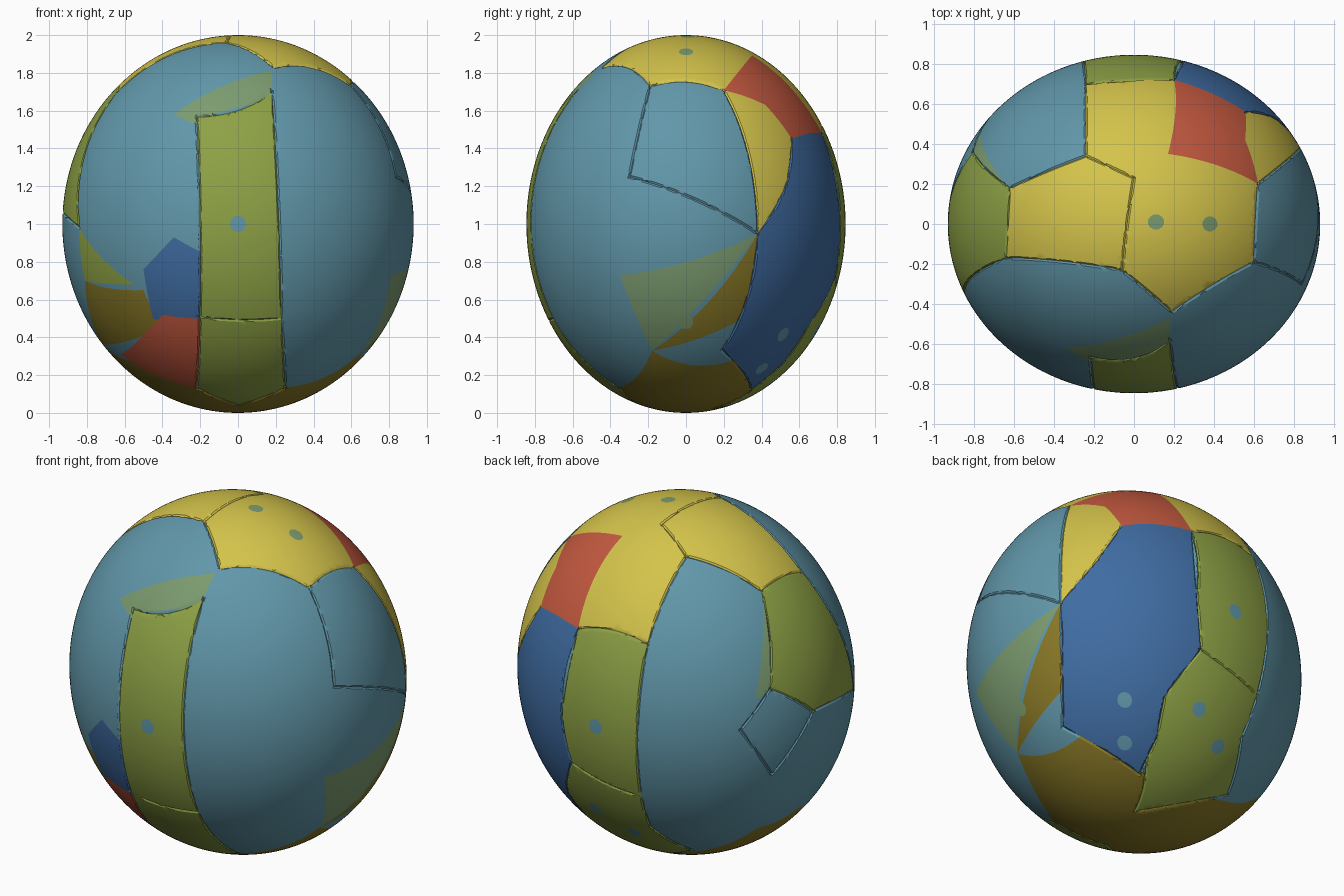
import bpy
import bmesh
import math
from mathutils import Vector

cube = bpy.data.objects.get("Cube")
if cube:
    bpy.data.objects.remove(cube, do_unlink=True)

RADII = Vector((0.93, 0.845, 1))
COLOURS = {
    "teal": (0.12, 0.31, 0.4),
    "yellow": (0.66, 0.55, 0.07),
    "green": (0.27, 0.36, 0.06),
    "red": (0.55, 0.1, 0.05),
    "blue": (0.05, 0.15, 0.36),
    "olive": (0.25, 0.19, 0.02),
    "sage": (0.2, 0.33, 0.16),
}
NAMES = list(COLOURS)


def drawing_plane(azimuth, elevation, base=0):
    """Return a function that projects a flat point onto the ball, in unit sphere space."""
    a, e = math.radians(azimuth), math.radians(elevation)
    right = Vector((-math.sin(a), math.cos(a), 0))
    up = Vector((-math.cos(a) * math.sin(e), -math.sin(a) * math.sin(e), math.cos(e)))
    toward = right.cross(up)

    def squash(p):
        return Vector(c / r for c, r in zip(p, RADII))

    def project(u, v):
        start, ray = squash(right * u + up * (v - base)), squash(toward)
        along, size = start.dot(ray), ray.dot(ray)
        root = math.sqrt(max(0, along ** 2 - size * (start.dot(start) - 1)))
        return (start + ray * ((root - along) / size)).normalized()
    return project


front = drawing_plane(-90, 0, base=1)
side = drawing_plane(0, 0, base=1)
top = drawing_plane(-90, 90)
bottom = drawing_plane(-90, -90)
back = drawing_plane(125, 25)
under = drawing_plane(50, -30)

panels, seams = [], []


def panel(colour, *outline, stitched=True):
    """Later panels cover earlier ones, so hidden edges can tuck underneath."""
    panels.append((colour, outline, stitched))


def seam(*line):
    seams.append(line)


def spot(colour, centre, radius=0.045, sides=12):
    t = centre.orthogonal().normalized()
    s = centre.cross(t)
    turns = [math.tau * i / sides for i in range(sides)]
    ring = [(centre + (t * math.cos(k) + s * math.sin(k)) * radius).normalized() for k in turns]
    panel(colour, *ring, stitched=False)


# Corners where several panels meet
back_left, back_right = top(-.24, .7), top(.2, .72)
notch, dip = top(-.24, .34), top(-.06, -.23)
west_back, west_front = top(-.62, .18), top(-.64, -.17)
east_front, east_back = top(.6, -.19), top(.62, .2)
hip, knee = side(.38, .95), side(-.18, .33)
shoulder, tucked = side(.56, 1.45), side(.5, 1.65)
cheek, chin = front(-.84, .98), front(-.81, .7)
flank_low, flank_mid, flank_high = back(.68, -.21), back(.45, -.09), back(.41, .41)

# Underside
panel("olive", knee, side(.3, .3), bottom(0, -.4), bottom(-.33, -.36), bottom(-.65, -.26),
      bottom(-.75, 0), bottom(-.4, .5), bottom(.25, .36), stitched=False)

# Left flank
panel("green", west_back, top(-.4, 0), west_front, cheek, flank_low, flank_mid, flank_high)
panel("sage", flank_high, flank_mid, back(.37, -.15), stitched=False)
seam(flank_mid, back(.29, -.31), back(.46, -.55), flank_low)

# Back stripe
panel("green", back_left, back(-.26, -.36), back(-.19, -.83), under(.5, -.66), under(0, -.75),
      under(.05, -.3), back_right, top(0, .5))
seam(back(-.62, -.48), back(-.27, -.66))

# Crown
panel("yellow", back_left, notch, west_back, west_front, dip, top(.19, -.44), east_front, east_back, back_right)
seam(notch, top(0, .23), dip)

# Right flank
panel("sage", hip, side(-.35, .73), knee, stitched=False)
panel("olive", hip, knee, side(.3, .5), stitched=False)
panel("yellow", east_back, hip, side(.66, 1.3), tucked)
panel("blue", hip, side(.53, 1.2), shoulder, tucked, back_right, under(.36, .12), under(.165, -.13),
      under(.12, -.36), under(.03, -.55), side(.19, .33))
panel("red", back_right, top(.17, .35), east_back, side(.42, 1.63), shoulder, stitched=False)
seam(east_front, side(-.3, 1.25), hip)

# Lower front corner
panel("olive", chin, front(-.5, .65), front(-.4, .45), front(-.72, .37), stitched=False)
panel("green", cheek, front(-.55, .68), chin, stitched=False)
panel("blue", front(-.15, .83), front(-.34, .93), front(-.5, .76), front(-.45, .5), front(-.15, .4), stitched=False)
panel("red", front(-.15, .5), front(-.4, .52), front(-.62, .31), front(-.15, .12), stitched=False)

# Front stripe
panel("sage", front(-.34, 1.58), front(.18, 1.81), front(.18, 1.65), front(-.24, 1.53), stitched=False)
panel("green", front(-.22, .13), front(-.22, 1.57), front(.18, 1.7), front(.23, .5), front(.25, .13), front(0, .04))
seam(front(-.22, .51), front(.23, .5))

# Round spots
for place in (top(.11, .01), top(.38, 0), side(0, .48)):
    spot("sage", place)
for place in (front(0, 1), -front(0, 1), under(.35, -.2), under(.45, -.4), under(-.05, -.15), under(-.05, -.38)):
    spot("teal", place)

bm = bmesh.new()
bmesh.ops.create_icosphere(bm, subdivisions=6, radius=1)


def mean(points):
    return sum(points, Vector()).normalized()


def cut(a, b, axis, stitched):
    """Slice the surface from a to b along the axis; return the vertices on the slice."""
    run = b - a
    n = axis.cross(run).normalized()
    m = mean((a, b))
    reach = (m - a).length + 0.08
    faces = []
    for f in bm.faces:
        c = f.calc_center_median()
        if abs((c - a).dot(n)) < 0.07 and (c - m).length < reach:
            faces.append(f)
    geom = faces + list({e for f in faces for e in f.edges}) + list({v for f in faces for v in f.verts})
    found = set()
    for offset in ((0, -0.009, 0.009) if stitched else (0,)):
        result = bmesh.ops.bisect_plane(bm, geom=geom, dist=0.0005, plane_co=a + n * offset, plane_no=n)
        geom = result["geom"]
        if offset == 0:
            found = {v for v in result["geom_cut"] if isinstance(v, bmesh.types.BMVert)
                     and -0.001 < (v.co - a).dot(run) < run.length_squared + 0.001}
    return found


borders, stitches = set(), set()
for colour, outline, stitched in panels:
    for a, b in zip(outline, outline[1:] + outline[:1]):
        line = cut(a, b, mean(outline), stitched)
        if stitched:
            borders |= line
for line in seams:
    for a, b in zip(line, line[1:]):
        stitches |= cut(a, b, mean(line), True)

bmesh.ops.triangulate(bm, faces=bm.faces[:])

# Colour the cut faces panel by panel
centres = [(f, f.calc_center_median()) for f in bm.faces]
for colour, outline, stitched in panels:
    axis = mean(outline)
    t = axis.orthogonal().normalized()
    s = axis.cross(t)
    ring = [(p.dot(t), p.dot(s)) for p in outline]
    limit = max(0, min(p.dot(axis) for p in outline) - 0.05)
    for f, c in centres:
        if c.dot(axis) < limit:
            continue
        x, y = c.dot(t), c.dot(s)
        inside = False
        for (ax, ay), (bx, by) in zip(ring, ring[1:] + ring[:1]):
            if (ay > y) != (by > y) and x < ax + (bx - ax) * (y - ay) / (by - ay):
                inside = not inside
        if inside:
            f.material_index = NAMES.index(colour)

# Press in the stitched lines, shape the ball and stand it on the ground
for v in bm.verts:
    edge = v in borders and len({f.material_index for f in v.link_faces}) > 1
    depth = 0.993 if edge or v in stitches else 1
    p = v.co.normalized() * depth
    v.co = Vector(c * r for c, r in zip(p, RADII)) + Vector((0, 0, 1))

mesh = bpy.data.meshes.new("patchwork_ball")
bm.to_mesh(mesh)
bm.free()
for name, rgb in COLOURS.items():
    mat = bpy.data.materials.new(name)
    mat.use_nodes = True
    mat.diffuse_color = (*rgb, 1)
    mat.node_tree.nodes["Principled BSDF"].inputs["Base Color"].default_value = (*rgb, 1)
    mesh.materials.append(mat)

ball = bpy.data.objects.new("patchwork_ball", mesh)
bpy.context.collection.objects.link(ball)
bpy.ops.object.select_all(action="DESELECT")
ball.select_set(True)
bpy.context.view_layer.objects.active = ball
bpy.ops.object.shade_smooth_by_angle(angle=math.radians(30))
